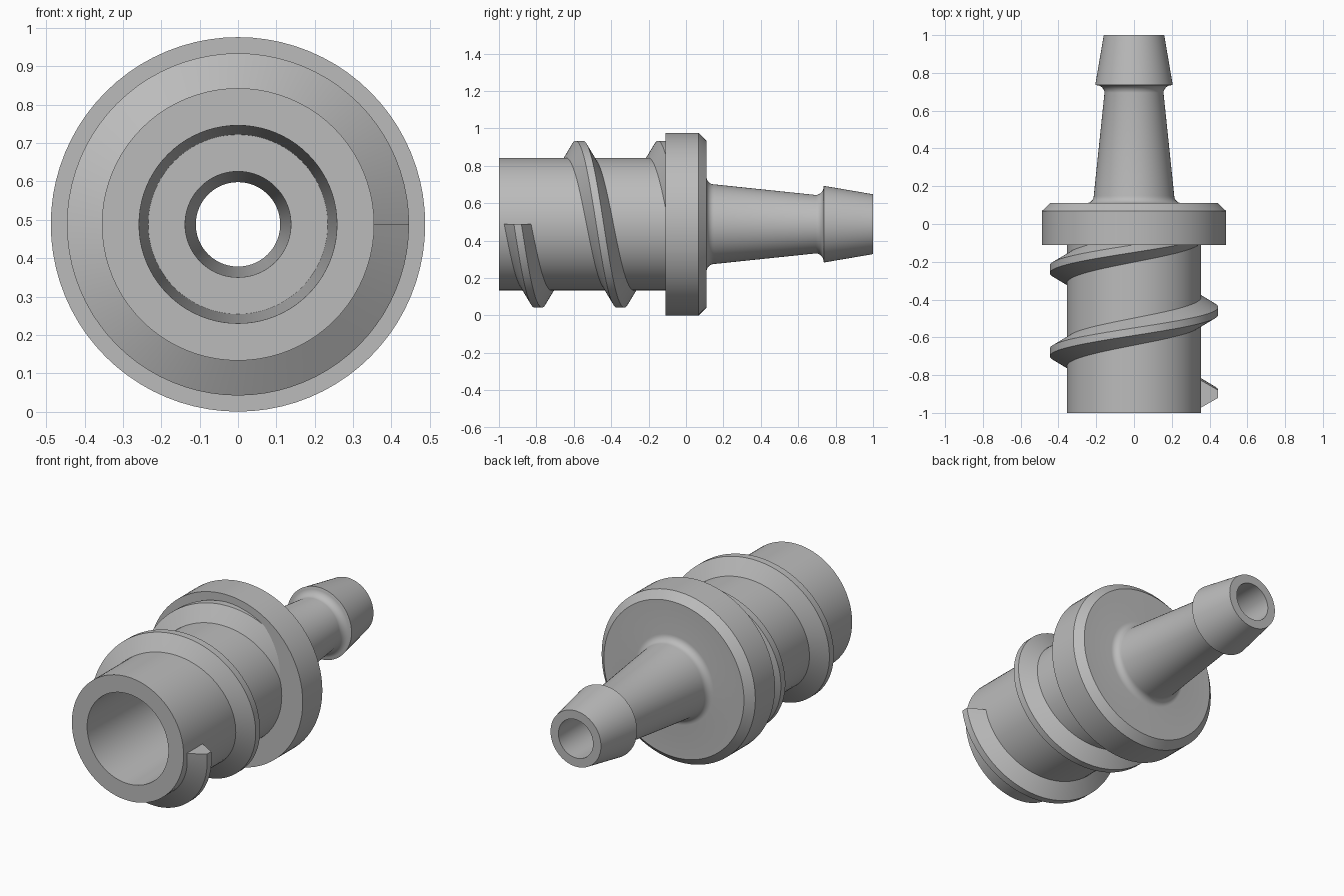
import bpy, bmesh, math
from mathutils import Vector, Matrix

cube = bpy.data.objects.get("Cube")
if cube:
    bpy.data.objects.remove(cube, do_unlink=True)

AXIS_Z = 0.488
SEGMENTS = 80

grey = bpy.data.materials.new("plastic_grey")
grey.use_nodes = True
grey.diffuse_color = (0.5, 0.5, 0.5, 1)
grey.node_tree.nodes["Principled BSDF"].inputs["Base Color"].default_value = (0.5, 0.5, 0.5, 1)


def finish(bm, name):
    """Turn a bmesh into a shaded object lying on the fitting's axis."""
    bmesh.ops.recalc_face_normals(bm, faces=bm.faces[:])
    mesh = bpy.data.meshes.new(name)
    bm.to_mesh(mesh)
    bm.free()
    mesh.materials.append(grey)
    obj = bpy.data.objects.new(name, mesh)
    obj.location.z = AXIS_Z
    bpy.context.collection.objects.link(obj)
    bpy.ops.object.select_all(action='DESELECT')
    obj.select_set(True)
    bpy.context.view_layer.objects.active = obj
    bpy.ops.object.shade_smooth_by_angle(angle=math.radians(30))
    return obj


def loft(bm, rings, closed):
    """Bridge successive rings of vertices, optionally joining last to first."""
    pairs = list(zip(rings, rings[1:]))
    if closed:
        pairs.append((rings[-1], rings[0]))
    for a, b in pairs:
        for i in range(len(a)):
            j = (i + 1) % len(a)
            bm.faces.new((a[i], a[j], b[j], b[i]))


def section(bm, profile, angle, shift=0.0):
    """Place a (radius, y) profile at an angle around the y axis."""
    return [bm.verts.new((r * math.cos(angle), y + shift, r * math.sin(angle)))
            for r, y in profile]


def fillet(r, y, radius, start, end, steps=7):
    angles = [math.radians(start + (end - start) * i / steps) for i in range(steps + 1)]
    return [(r + radius * math.cos(a), y + radius * math.sin(a)) for a in angles]


# Hollow body: socket, flange and hose barb turned from one profile
profile = [(0.258, -1), (0.355, -1), (0.355, -0.11),
           (0.488, -0.11), (0.488, 0.068), (0.445, 0.11)]
profile += fillet(0.253, 0.15, 0.04, 270, 180)       # flange root
profile += fillet(0.199, 0.692, 0.043, 176, 90)      # barb undercut
profile += [(0.205, 0.737), (0.16, 1), (0.11, 1),    # barb and passage
            (0.138, -0.15), (0.234, -0.15)]
bm = bmesh.new()
loft(bm, [section(bm, profile, math.tau * i / SEGMENTS) for i in range(SEGMENTS)], True)
finish(bm, "fitting_body")

# Helical thread running from the open end into the flange
PITCH, TURNS, START = 0.44, 2, -0.9
tooth = [(0.335, -0.083), (0.355, -0.072), (0.446, -0.02),
         (0.446, 0.02), (0.355, 0.072), (0.335, 0.083)]
bm = bmesh.new()
rings = []
for i in range(SEGMENTS * TURNS + 1):
    turn = i / SEGMENTS
    rings.append(section(bm, tooth, -math.tau * turn, START + PITCH * turn))
loft(bm, rings, False)
bm.faces.new(rings[0])
bm.faces.new(rings[-1])
finish(bm, "screw_thread")
